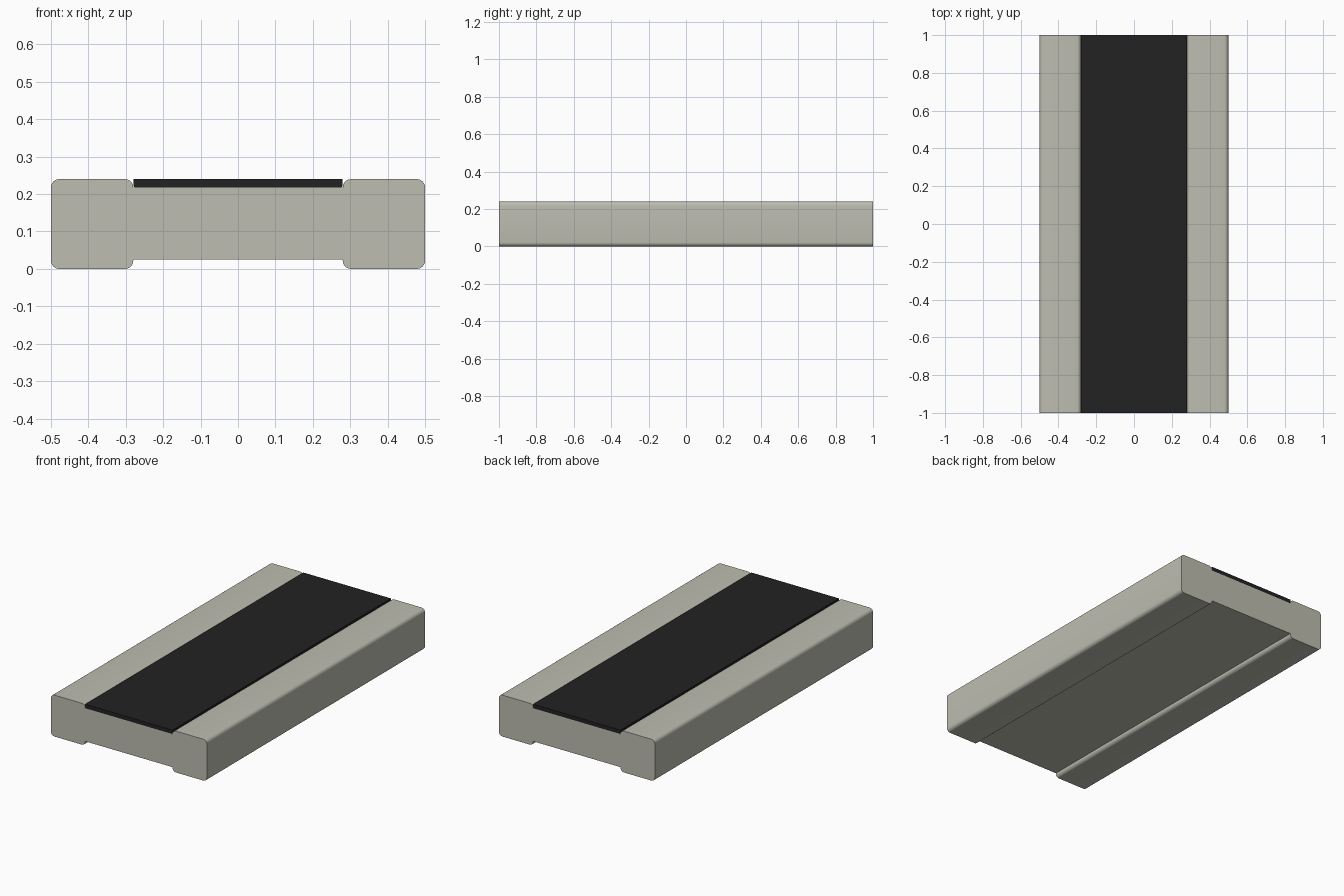
import bpy, bmesh, math

cube = bpy.data.objects.get("Cube")
if cube:
    bpy.data.objects.remove(cube, do_unlink=True)

HALF_LEN, HALF_W, INNER, H = 1.0, 0.5, 0.28, 0.24
R = 0.022                       # edge rounding
WEB_LOW, WEB_TOP = 0.025, 0.217  # recessed middle


def material(name, rgb):
    m = bpy.data.materials.new(name)
    m.use_nodes = True
    col = (*rgb, 1.0)
    m.diffuse_color = col
    m.node_tree.nodes["Principled BSDF"].inputs["Base Color"].default_value = col
    return m


def arc(cx, cz, start, steps=6):
    """Quarter circle, counter-clockwise from the start angle in degrees."""
    return [(cx + R * math.cos(math.radians(start + 90 * i / steps)),
             cz + R * math.sin(math.radians(start + 90 * i / steps)))
            for i in range(steps + 1)]


def extrude_profile(name, half, mat):
    """Mirror the +x half of an xz outline (bottom to top) and extrude it along y."""
    outline = half + [(-x, z) for x, z in reversed(half)]
    bm = bmesh.new()
    face = bm.faces.new([bm.verts.new((x, -HALF_LEN, z)) for x, z in outline])
    ext = bmesh.ops.extrude_face_region(bm, geom=[face], use_keep_orig=True)
    verts = [g for g in ext["geom"] if isinstance(g, bmesh.types.BMVert)]
    bmesh.ops.translate(bm, verts=verts, vec=(0, 2 * HALF_LEN, 0))
    bmesh.ops.recalc_face_normals(bm, faces=bm.faces)
    mesh = bpy.data.meshes.new(name)
    bm.to_mesh(mesh)
    bm.free()
    mesh.materials.append(mat)
    obj = bpy.data.objects.new(name, mesh)
    bpy.context.collection.objects.link(obj)
    return obj


grey = material("Warm grey", (0.51, 0.51, 0.44))
black = material("Matte black", (0.016, 0.016, 0.016))

# Body: two rounded side rails joined by a thinner middle
half = [(INNER, WEB_LOW)]
half += arc(INNER + R, R, 180)
half += arc(HALF_W - R, R, 270)
half += arc(HALF_W - R, H - R, 0)
half += arc(INNER + R, H - R, 90)
half += [(INNER - 0.007, WEB_TOP)]
body = extrude_profile("body", half, grey)

# Top coating: flat strip filling the upper recess
coating = extrude_profile("top_coating", [(INNER - 0.007, WEB_TOP), (INNER, H - R + 0.003),
                                          (INNER, H)], black)

# Smooth the rounded rail edges only
bpy.ops.object.select_all(action="DESELECT")
body.select_set(True)
bpy.context.view_layer.objects.active = body
bpy.ops.object.shade_smooth_by_angle(angle=math.radians(30))
